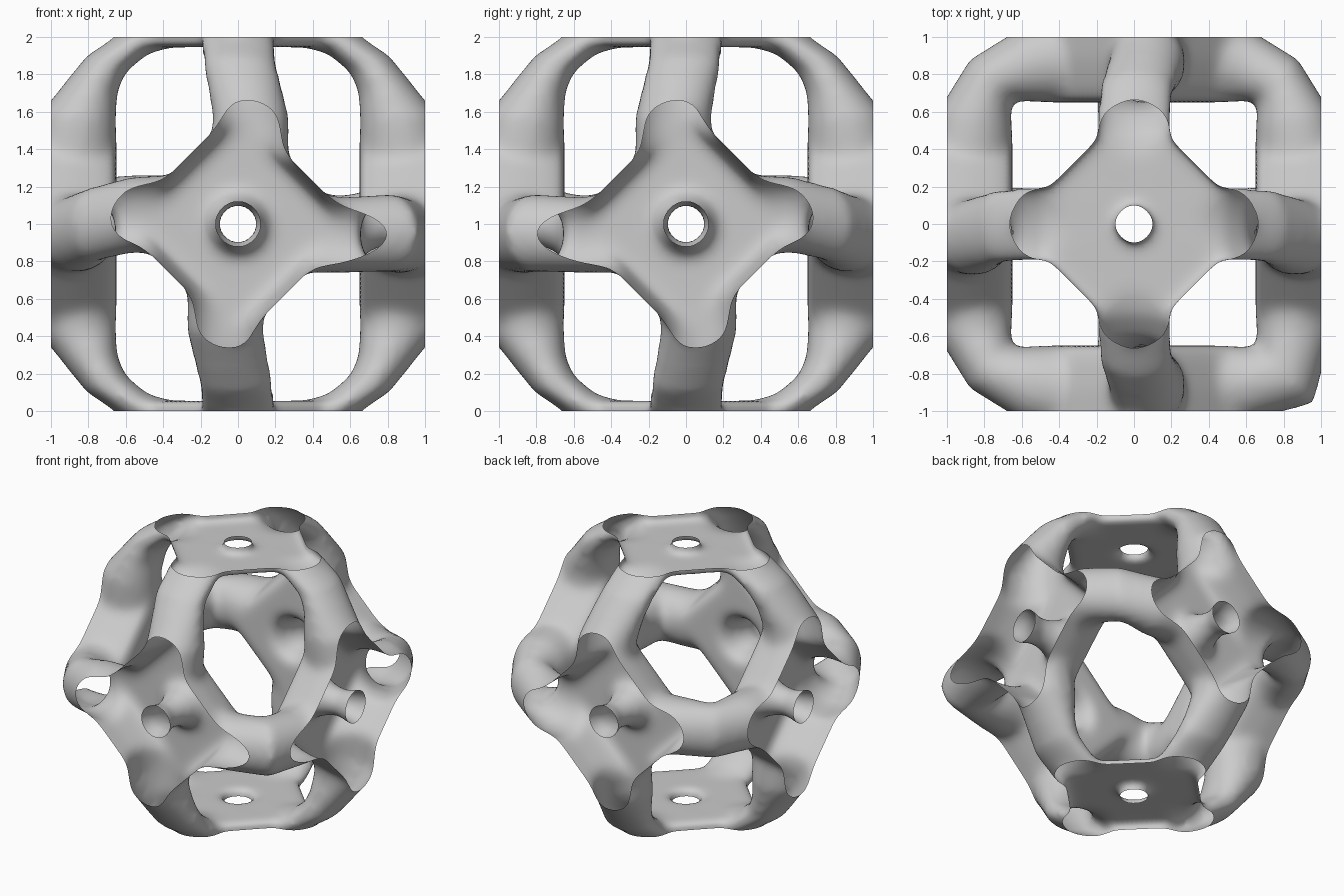
import bpy, bmesh, math
from mathutils import Vector

if "Cube" in bpy.data.objects:
    bpy.data.objects.remove(bpy.data.objects["Cube"], do_unlink=True)

RING = 20
CENTRE = Vector((0, 0, 1))

# Strut profiles: inner point, outer point (both in the strut plane),
# half width, share of the sideways drift
HALF = [((.65, 0), (1.14, 0), .23, 0),
        ((.65, .35), (1.13, .35), .215, .8),
        ((.65, .54), (1.06, .59), .205, 1)]
BEND = [((.66, .66), (.88, .88), .20, .8)]
WIDE_BEND = [((.66, .66), (.96, .96), .21, .8)]
MIRRORED = [(p[::-1], q[::-1], w, s) for p, q, w, s in reversed(HALF)]
UPRIGHT = HALF + [((.645, .70), (.90, .79), .20, .7),
                  ((.60, .81), (.81, .90), .20, .4),
                  ((.48, .91), (.60, 1.04), .20, .2),
                  ((.35, .945), (.36, 1.13), .21, .1),
                  ((0, .945), (0, 1.15), .24, 0)]

# Hub outlines and neck bores: distance from the centre, radius
SIDE_HUB = ((.65, .53), (.74, .58), (.88, .62), (1.15, .64))
FLAT_HUB = ((.945, .65), (1.15, .65))
SIDE_NECK = ((.5, .27), (.62, .24), (.66, .18), (.72, .14), (.82, .105),
             (.9, .098), (1, .13), (1.3, .13))
FLAT_NECK = ((.8, .15), (.94, .12), (.97, .1), (1.3, .1))


def axis(i, sign=1):
    v = Vector((0, 0, 0))
    v[i] = sign
    return v


def skin_rings(bm, rings):
    """Closed solid through a row of equal rings of points."""
    rings = [[bm.verts.new(p) for p in ring] for ring in rings]
    count = len(rings[0])
    for r, q in zip(rings, rings[1:]):
        for n in range(count):
            m = (n + 1) % count
            bm.faces.new((r[n], r[m], q[m], q[n]))
    bm.faces.new(rings[0])
    bm.faces.new(rings[-1])


def strut(bm, profile, u, v, side, start, end):
    """Elliptical strut from axis u to axis v, drifting sideways at each end."""
    rings = []
    for n, ((a, b), (c, d), w, share) in enumerate(profile):
        t = n / (len(profile) - 1)
        t = min(1, max(0, (t - .3) / .4))
        inner, outer = u * a + v * b, u * c + v * d
        mid = (inner + outer) / 2 + side * share * (start + (end - start) * t)
        arm = (outer - inner) / 2
        rings.append([mid + arm * math.cos(g) + side * w * math.sin(g)
                      for g in (math.tau * k / RING for k in range(RING))])
    skin_rings(bm, rings)


def turned(bm, profile, i, sign, count):
    """Solid of stacked regular outlines along one axis."""
    u, v, n = axis((i + 1) % 3), axis((i + 2) % 3), axis(i, sign)
    skin_rings(bm, [[n * depth + (u * math.cos(g) + v * math.sin(g)) * r
                     for g in (math.tau * k / count for k in range(count))]
                    for depth, r in profile])


def new_object(name, bm):
    bmesh.ops.recalc_face_normals(bm, faces=bm.faces)
    mesh = bpy.data.meshes.new(name)
    bm.to_mesh(mesh)
    bm.free()
    ob = bpy.data.objects.new(name, mesh)
    bpy.context.collection.objects.link(ob)
    return ob


# Struts joining neighbouring hubs; the side crosses are slightly turned
bm = bmesh.new()
for si in (-1, 1):
    for sj in (-1, 1):
        bend = WIDE_BEND if si > sj else BEND
        strut(bm, HALF + bend + MIRRORED, axis(0, si), axis(1, sj), axis(2),
              .06 * sj, -.06 * si)
        strut(bm, UPRIGHT, axis(0, si), axis(2, sj), axis(1), -.07 * sj, 0)
        strut(bm, UPRIGHT, axis(1, si), axis(2, sj), axis(0), .07 * sj, 0)

# Six diamond hubs, shallow at top and bottom
for i in range(3):
    for s in (-1, 1):
        turned(bm, FLAT_HUB if i == 2 else SIDE_HUB, i, s, 4)
network = new_object("strut_network", bm)

# Flared round necks through the hubs
cutters = []
for i in range(3):
    for s in (-1, 1):
        bm = bmesh.new()
        turned(bm, FLAT_NECK if i == 2 else SIDE_NECK, i, s, 24)
        cutter = new_object("neck_cutter", bm)
        cutter.hide_render = True
        cutters.append(cutter)


def remesh(ob):
    mod = ob.modifiers.new("Remesh", 'REMESH')
    mod.mode = 'VOXEL'
    mod.voxel_size = .024


remesh(network)
for cutter in cutters:
    mod = network.modifiers.new("Neck", 'BOOLEAN')
    mod.operation = 'DIFFERENCE'
    mod.solver = 'EXACT'
    mod.object = cutter
remesh(network)
mod = network.modifiers.new("Smooth", 'SMOOTH')
mod.factor = .5
mod.iterations = 16

# Open the skin along the six sides of the bounding cube
graph = bpy.context.evaluated_depsgraph_get()
bm = bmesh.new()
bm.from_mesh(network.evaluated_get(graph).to_mesh())
for i in range(3):
    for s in (-1, 1):
        geom = bm.verts[:] + bm.edges[:] + bm.faces[:]
        bmesh.ops.bisect_plane(bm, geom=geom, dist=1e-5, plane_co=axis(i, s),
                               plane_no=axis(i, s), clear_outer=True)
bmesh.ops.translate(bm, verts=bm.verts, vec=CENTRE)
skin = new_object("lattice_skin", bm)
for helper in cutters + [network]:
    bpy.data.objects.remove(helper, do_unlink=True)

# Plain grey finish
grey = bpy.data.materials.new("light_grey")
grey.use_nodes = True
colour = (.6, .6, .6, 1)
grey.diffuse_color = colour
grey.node_tree.nodes["Principled BSDF"].inputs["Base Color"].default_value = colour
skin.data.materials.append(grey)
bpy.ops.object.select_all(action='DESELECT')
skin.select_set(True)
bpy.context.view_layer.objects.active = skin
bpy.ops.object.shade_smooth_by_angle(angle=math.radians(40))
